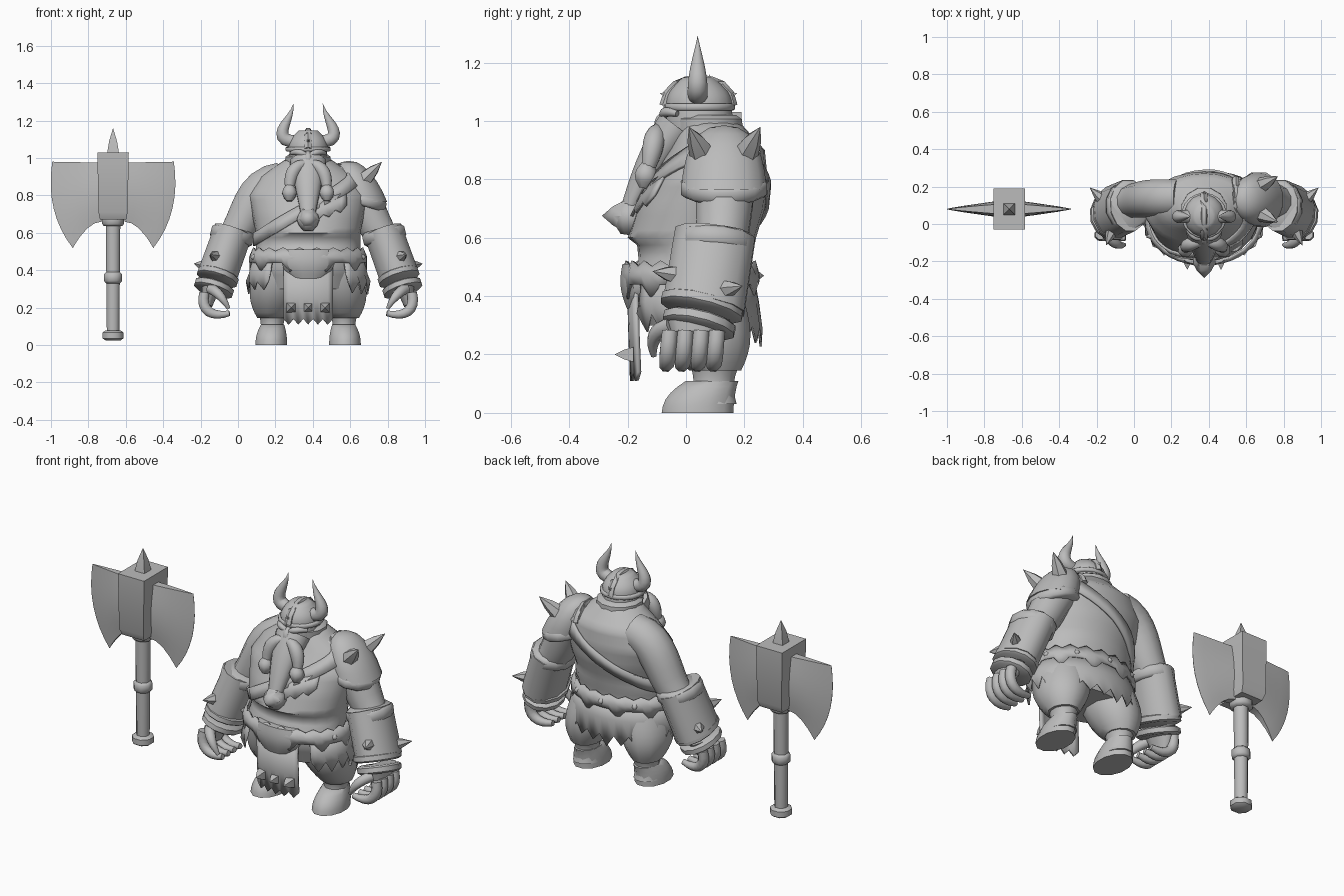
import bpy, bmesh, random
from math import sin, cos, pi, radians
from mathutils import Vector

random.seed(4)
if "Cube" in bpy.data.objects:
    bpy.data.objects.remove(bpy.data.objects["Cube"])

shade = (.5, .5, .5, 1)
grey = bpy.data.materials.new("plain_grey")
grey.use_nodes = True
grey.diffuse_color = shade
grey.node_tree.nodes["Principled BSDF"].inputs["Base Color"].default_value = shade

# Parts are built around the local origin of the figure, then of the axe
place = Vector((.375, 0, 0))


def skin(name, rings, sharp=50, closed=True, paired=False, thickness=0):
    """Bridge rings of points; closed rings are capped, paired parts mirrored."""
    bm = bmesh.new()
    rows = [[bm.verts.new(point) for point in ring] for ring in rings]
    count = len(rows[0])
    for low, high in zip(rows, rows[1:]):
        for i in range(count if closed else count - 1):
            j = (i + 1) % count
            bm.faces.new((low[i], low[j], high[j], high[i]))
    if closed:
        bm.faces.new(rows[0])
        bm.faces.new(rows[-1])
    bmesh.ops.remove_doubles(bm, verts=bm.verts, dist=.0004)
    bmesh.ops.recalc_face_normals(bm, faces=bm.faces)
    mesh = bpy.data.meshes.new(name)
    bm.to_mesh(mesh)
    bm.free()
    mesh.materials.append(grey)
    mesh.polygons.foreach_set("use_smooth", [True] * len(mesh.polygons))
    mesh.set_sharp_from_angle(angle=radians(sharp))
    part = bpy.data.objects.new(name, mesh)
    part.location = place
    bpy.context.collection.objects.link(part)
    if paired:
        part.modifiers.new("other_side", "MIRROR").use_mirror_merge = False
    if thickness:
        solid = part.modifiers.new("thickness", "SOLIDIFY")
        solid.thickness = thickness
        solid.offset = 0


def tube(name, centres, radii, depth=1, sides=12, level=False, **options):
    """Elliptic sections along a path; depth is the y to x ratio."""
    rings = []
    for k, (centre, radius) in enumerate(zip(centres, radii)):
        ahead = centres[min(k + 1, len(centres) - 1)] - centres[max(k - 1, 0)]
        ahead = Vector((0, 0, 1)) if level else ahead.normalized()
        across = Vector((1, 0, 0)) if abs(ahead.y) > .9 else Vector((0, 1, 0))
        wide = across.cross(ahead).normalized() * radius
        deep = ahead.cross(wide) * depth
        turns = [2 * pi * (i + .5) / sides for i in range(sides)]
        rings.append([centre + wide * cos(a) + deep * sin(a) for a in turns])
    skin(name, rings, **options)


def bezier(points, t):
    points = [Vector(p) for p in points]
    while len(points) > 1:
        points = [a.lerp(b, t) for a, b in zip(points, points[1:])]
    return points[0]


def sweep(name, points, radius, tip, bulge=0, steps=8, **options):
    """Taper along a curve through control points."""
    ts = [k / steps for k in range(steps + 1)]
    radii = [radius + (tip - radius) * t + bulge * sin(pi * t) for t in ts]
    tube(name, [bezier(points, t) for t in ts], radii, **options)


def spike(name, base, tip, radius, sides=6, **options):
    sweep(name, (base, tip), radius, 0, radius * .15, steps=2, sides=sides, **options)


def bead(name, top, bottom, radius, **options):
    sweep(name, (top, bottom), radius * .5, radius * .4, radius * .55, steps=4, sides=8, **options)


def collar(name, low, high, radius, lip=.012, **options):
    """Raised band with bevelled edges."""
    tube(name, [bezier((low, high), t) for t in (0, .2, .8, 1)],
         [radius - lip, radius, radius, radius - lip], **options)


def dome(name, base, top, radius, **options):
    turns = [k * pi / 12 for k in range(7)]
    tube(name, [bezier((base, top), sin(a)) for a in turns],
         [radius * max(cos(a), 0) ** .8 for a in turns], level=True, sides=16, **options)


# Torso outline at even height steps, from the hips to the neck
half_widths = [.25, .28, .28, .28, .3, .32, .26, .11]
fronts = [.14, .18, .19, .2, .17, .12, .06, .02]
backs = [.19, .21, .22, .24, .27, .28, .27, .18]


def surf(z, angle, out=0):
    """Point on the torso at a height and angle, pushed outwards."""
    step = max(0, min((z - .3) * 10, 6.999))
    k = int(step)
    width, front, back = (v[k] + (v[k + 1] - v[k]) * (step - k) for v in (half_widths, fronts, backs))
    if abs(z - .55) < .03:  # crease under the belly
        front -= .03
    middle, half = (back - front) / 2, (back + front) / 2
    return Vector(((width + out) * cos(angle), middle + (half + out) * sin(angle), z))


def arc(start, end, count):
    return [radians(start + (end - start) * i / count) for i in range(count + 1)]


skin("torso", [[surf(.3 + k / 40, a) for a in arc(0, 345, 23)] for k in range(29)], sharp=60)

# Fur waistband, and a torn skirt that is open at the front
around = arc(-90, 270, 40)
skin("waistband", [[surf(.5 + .02 * (i % 2), a, .012) for i, a in enumerate(around)],
                   [surf(.47, a, .03) for a in around],
                   [surf(.39 if i % 4 == 2 else .44, a, .03) for i, a in enumerate(around)]],
     closed=False, thickness=.012)
hips = arc(-50, 230, 36)
hem = [.32 - .05 * max(0, sin(a)) + (random.uniform(-.05, -.02) if i % 2 else .02) for i, a in enumerate(hips)]
skin("torn_skirt", [[surf(.46, a, .015) for a in hips],
                    [surf(.38, a, .04) for a in hips],
                    [surf(z, a, .068) for z, a in zip(hem, hips)]], closed=False, thickness=.008)
for a in arc(-20, 200, 6):
    spike("waist_stud", surf(.47, a, .02), surf(.47, a, .05), .022)

# Diagonal strap and torn cloth on the chest
loop = arc(0, 360, 40)
skin("chest_strap", [[surf(.735 + .17 * cos(a) + rise, a, .008) for a in loop] for rise in (.035, -.035)],
     closed=False, thickness=.012)
chest = arc(-100, -50, 8)
skin("torn_chest_cloth", [[surf(.74 + .01 * i, a, .008) for i, a in enumerate(chest)],
                          [surf(.65 + .012 * i - .025 * (i % 2), a, .012) for i, a in enumerate(chest)]],
     closed=False, thickness=.01)

# Belt plate and hanging front cloth with studs
sweep("belt_plate", ((0, -.165, .355), (0, -.165, .51)), .09, .13, .035, depth=.42, level=True)
columns = [.026 * (i - 5) for i in range(11)]
skin("front_cloth", [[(x, y + 1.5 * x * x, z - ragged * (i % 2)) for i, x in enumerate(columns)]
                     for y, z, ragged in ((-.195, .42, 0), (-.19, .25, 0), (-.185, .14, .03))],
     closed=False, thickness=.014)
for x in (-.09, 0, .09):
    spike("cloth_stud", (x, -.18, .2), (x, -.245, .2), .036, sides=4)

# Head and neck
sweep("head", ((0, .05, .88), (0, .045, 1.06)), .09, .1, .01, depth=1.12)
collar("neck_roll", (0, .075, .95), (0, .07, 1.02), .125, lip=.02, level=True)
sweep("nose", ((0, -.06, 1.03), (0, -.1, 1), (0, -.085, .965)), .014, .018, .006, sides=8)
sweep("brow", ((.01, -.075, 1.015), (.05, -.085, 1.04), (.09, -.03, 1.025)), .012, .01, .006, paired=True)

# Horned helmet
collar("helmet_brim", (0, .045, 1.035), (0, .045, 1.06), .122, lip=.006, sides=18)
sweep("helmet_dome", ((0, .045, 1.05), (0, .045, 1.1), (0, .04, 1.148)), .108, .05, .016, depth=1.07, level=True, sides=16)
sweep("helmet_crest", ((0, -.07, 1.05), (0, -.06, 1.17), (0, .15, 1.17), (0, .155, 1.05)), .022, .022, sides=6)
spike("front_helmet_stud", (0, -.05, 1.085), (0, -.09, 1.095), .02, sides=4)
spike("back_helmet_stud", (0, .14, 1.085), (0, .175, 1.095), .02, sides=4)
sweep("horn", ((.06, .04, 1.09), (.17, .04, 1.08), (.16, .04, 1.16), (.09, .04, 1.2), (.078, .04, 1.292)),
      .034, 0, .014, steps=10, sharp=70, paired=True)

# Braided beard and moustache with beads
sweep("beard", ((0, -.03, .98), (0, -.11, .88), (0, -.15, .8), (0, -.195, .7)), .1, .04, depth=.75)
bead("beard_bead", (0, -.185, .725), (0, -.2, .61), .065)
spike("beard_bead_point", (0, -.21, .675), (0, -.288, .675), .06)
sweep("moustache", ((0, -.09, .97), (.08, -.11, .97), (.1, -.11, .9), (.1, -.135, .82)), .018, .02, .018, paired=True)
bead("moustache_bead", (.1, -.13, .855), (.1, -.145, .77), .042, paired=True)

# Legs and boots
sweep("trouser_leg", ((.195, .1, .145), (.185, .07, .25), (.15, .03, .43)), .08, .14, .028,
      depth=1.15, level=True, paired=True)
sweep("boot_shaft", ((.19, .1, .18), (.195, .09, .03)), .082, .075, -.016, depth=1.15, level=True, paired=True)
sweep("boot_foot", ((.197, .04, 0), (.197, .04, .06), (.19, .09, .11)), .088, .064, .006,
      depth=1.45, steps=5, level=True, paired=True)

# Arms with cuffed, banded and spiked bracers
sweep("arm", ((.14, .14, .88), (.31, .14, .86), (.305, .13, .68), (.42, .12, .55)), .1, .085, .01, paired=True)
sweep("bracer", ((.4, .1, .61), (.49, .06, .36)), .108, .11, depth=1.32, steps=3, paired=True)
collar("bracer_cuff", (.415, .095, .55), (.398, .1, .62), .12, lip=.016, depth=1.15, paired=True)
for k in range(2):
    shift = Vector((.02, -.01, -.06)) * k
    collar("bracer_band", shift + Vector((.49, .05, .345)), shift + Vector((.477, .06, .385)),
           .115 - .005 * k, depth=1.27 - .1 * k, paired=True)
spike("bracer_front_spike", (.485, -.02, .47), (.525, -.115, .485), .038, paired=True)
spike("bracer_outer_spike", (.53, .12, .42), (.612, .195, .435), .038, paired=True)

# Curled hands
sweep("palm", ((.515, .04, .33), (.54, .025, .21)), .055, .028, depth=2.1, paired=True)
for k in range(4):
    y = .054 * k - .065
    sweep("finger", ((.555, y + .01, .28), (.58, y, .18), (.51, y, .145), (.42, y - .01, .17)),
          .029, .016, .006, sides=8, paired=True)
sweep("thumb", ((.52, -.05, .3), (.47, -.13, .28), (.425, -.11, .195)), .03, .01, .006, sides=8, paired=True)

# Spiked shoulder plate on the left arm
dome("shoulder_plate", (.3, .13, .765), (.215, .13, .985), .125, depth=1.18)
collar("shoulder_plate_rim", (.285, .13, .745), (.3, .13, .8), .132, depth=1.15)
sweep("shoulder_plate_collar", ((.17, .02, .88), (.17, .04, .98), (.17, .22, .98), (.17, .24, .88)), .02, .02, sides=6)
for base, tip in ((.055, .01), (.205, .255)):
    spike("shoulder_spike", (.305, base, .89), (.395, tip, .98), .045)

# Axe shaft and head block
place = Vector((-.668, .08, 0))
sweep("axe_handle", ((0, 0, .04), (0, 0, .66)), .036, .042, steps=1, sides=8)
collar("axe_pommel", (0, 0, .025), (0, 0, .078), .06, lip=.016, sides=8)
collar("axe_grip_ring", (0, 0, .33), (0, 0, .39), .052, sides=8)
collar("axe_collar", (0, 0, .635), (0, 0, .7), .064, sides=8)
spike("axe_top_spike", (0, 0, 1.02), (0, 0, 1.16), .046, sides=4)
corners = ((1, 1), (-1, 1), (-1, -1), (1, -1))
skin("axe_head_block", [[(w * i, d * j, z) for i, j in corners]
                        for z, w, d in ((.672, .07, .09), (.71, .078, .108), (1.03, .084, .11))])

# Axe blades, thick at the block and thin at the curved cutting edge
sections = []
for f in (0, .25, .5, .75, .92, 1):
    front, back = [], []
    for k in range(9):
        t = k / 8
        root = bezier(((.06, 0, .975), (.06, 0, .66)), t)
        edge = bezier(((.325, 0, .98), (.365, 0, .71), (.215, 0, .518)), t)
        point = root.lerp(edge, f)
        point.z += .14 * f * (1 - f) * t ** 4
        half = Vector((0, (.001 + .042 * (1 - f) ** .8) * (.6 + .4 * sin(pi * t)), 0))
        front.append(point - half)
        back.append(point + half)
    sections.append(front + back[::-1])
skin("axe_blade", sections, paired=True)
